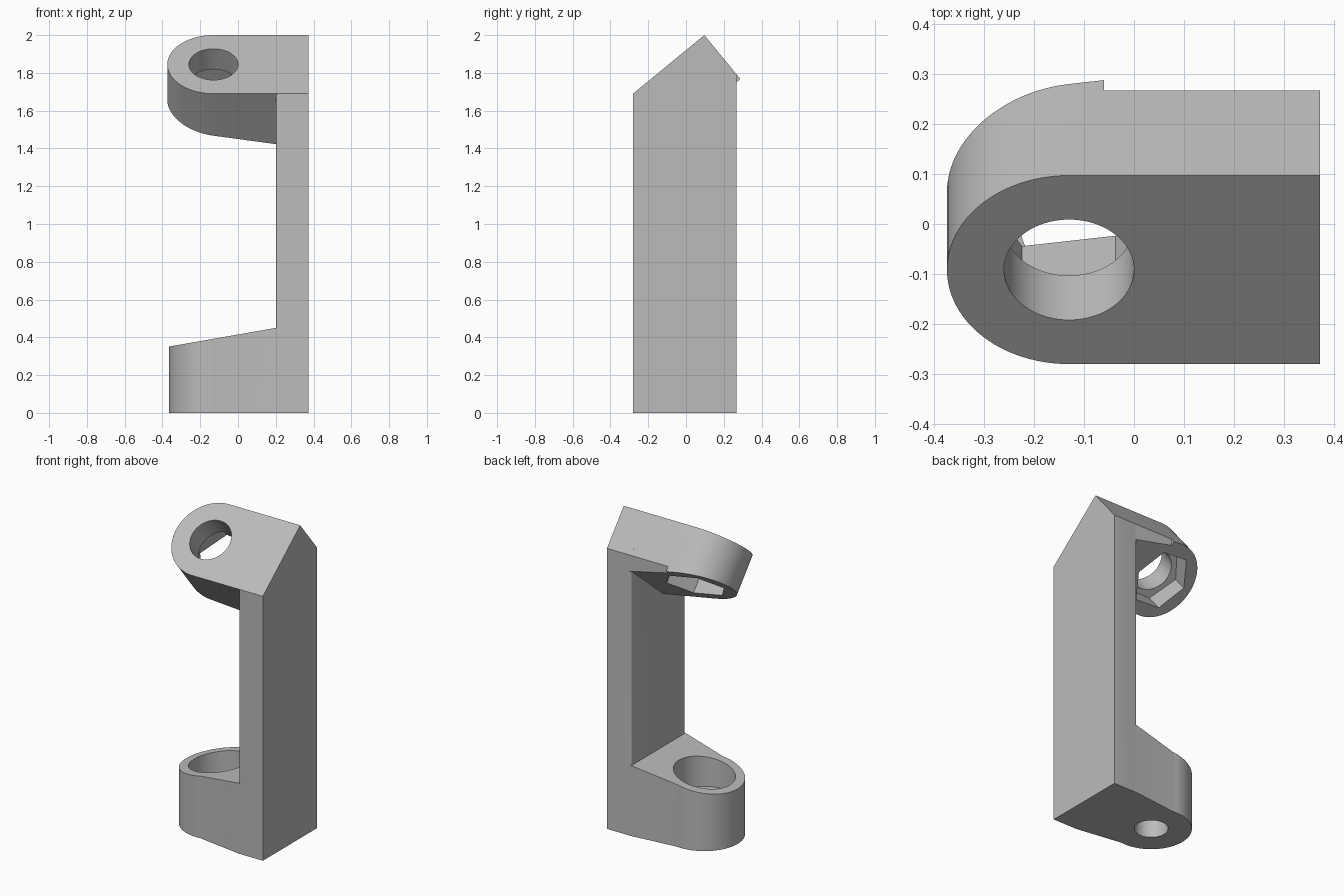
import bpy, bmesh
from math import sin, cos, pi, radians
from mathutils import Matrix, Vector

if "Cube" in bpy.data.objects:
    bpy.data.objects.remove(bpy.data.objects["Cube"], do_unlink=True)

grey = bpy.data.materials.new("neutral_grey")
grey.use_nodes = True
colour = (0.5, 0.5, 0.5, 1)
grey.diffuse_color = colour
grey.node_tree.nodes["Principled BSDF"].inputs["Base Color"].default_value = colour

TILT = radians(39.4)
FRONT, BACK, INNER, OUTER = -0.28, 0.267, 0.2, 0.372
HOLE_X = -0.13
TAPER = 0.175
tilted = Matrix.Translation((0, -0.0915, 1.845)) @ Matrix.Rotation(TILT, 4, 'X')


def arc(cx, cy, r, start, end, steps):
    angles = [radians(start + (end - start) * i / steps) for i in range(steps + 1)]
    return [(cx + r * cos(a), cy + r * sin(a)) for a in angles]


def prism(name, outline, z0, z1, cuts=(), matrix=Matrix()):
    """Extrude an outline upward, then trim whatever lies behind each plane."""
    bm = bmesh.new()
    base = bm.faces.new([bm.verts.new((x, y, z0)) for x, y in outline])
    top = bmesh.ops.extrude_face_region(bm, geom=[base])["geom"]
    bmesh.ops.translate(bm, vec=(0, 0, z1 - z0),
                        verts=[v for v in top if isinstance(v, bmesh.types.BMVert)])
    for point, normal in cuts:
        geom = bm.verts[:] + bm.edges[:] + bm.faces[:]
        cut = bmesh.ops.bisect_plane(bm, geom=geom, plane_co=point, plane_no=normal,
                                     clear_inner=True)["geom_cut"]
        bmesh.ops.contextual_create(
            bm, geom=[e for e in cut if isinstance(e, bmesh.types.BMEdge)])
    bmesh.ops.recalc_face_normals(bm, faces=bm.faces)
    mesh = bpy.data.meshes.new(name)
    bm.to_mesh(mesh)
    bm.free()
    mesh.transform(matrix)
    mesh.materials.append(grey)
    obj = bpy.data.objects.new(name, mesh)
    bpy.context.collection.objects.link(obj)
    return obj


def select(obj):
    bpy.ops.object.select_all(action='DESELECT')
    obj.select_set(True)
    bpy.context.view_layer.objects.active = obj


def carve(obj, cutters):
    select(obj)
    for cutter in cutters:
        cutter.hide_render = True
        mod = obj.modifiers.new("cut", 'BOOLEAN')
        mod.operation = 'DIFFERENCE'
        mod.solver = 'EXACT'
        mod.object = cutter
        bpy.ops.object.modifier_apply(modifier=mod.name)
        bpy.data.objects.remove(cutter, do_unlink=True)


# Upright post with softened inner corners and a ridged top
soft = 0.014
post_outline = ([(OUTER, FRONT), (OUTER, BACK)]
                + arc(INNER + soft, BACK - soft, soft, 90, 180, 5)
                + arc(INNER + soft, FRONT + soft, soft, 180, 270, 5))
ridge = Vector((0, 0.097, 2))
post = prism("post", post_outline, 0, 2.2,
             [(ridge, (0, sin(TILT), -cos(TILT))),
              (ridge, (0, -cos(TILT), -sin(TILT)))])

# Lower lug: tapers to a round end, with a sloping top and a stepped bore
root = INNER + 0.02
lug_outline = ([(root, FRONT), (root, BACK), (INNER, BACK)]
               + arc(HOLE_X, 0, 0.236, 83, 277, 48) + [(INNER, FRONT)])
lower_lug = prism("lower_lug", lug_outline, 0, 0.6,
                  [((INNER, 0, 0.45), (TAPER, 0, -1))])
carve(lower_lug, [
    prism("bore_cutter", arc(HOLE_X, 0, 0.18, 0, 354, 59), 0.22, 0.8),
    prism("pin_hole_cutter", arc(HOLE_X, 0, 0.098, 0, 354, 59), -0.1, 0.5)])

# Upper lug: tilted, with a round hole and a hexagonal pocket beneath
plate_outline = ([(root, -0.244), (root, 0.244)]
                 + arc(HOLE_X, 0, 0.244, 90, 270, 48))
upper_lug = prism("upper_lug", plate_outline, -0.6, 0,
                  [((HOLE_X, 0, -0.288), (TAPER, 0, 1))], tilted)
trim = [(-0.06, BACK), (0.6, BACK), (0.6, 0.6), (-0.06, 0.6)]
carve(upper_lug, [
    prism("bolt_hole_cutter", arc(HOLE_X, 0, 0.13, 0, 354, 59), -0.5, 0.1, (), tilted),
    prism("hex_pocket_cutter", arc(HOLE_X, 0, 0.187, 0, 300, 5), -0.6, -0.14, (), tilted),
    prism("back_trim_cutter", trim, 1, 2.2)])

for part in (post, lower_lug, upper_lug):
    select(part)
    bpy.ops.object.shade_smooth_by_angle(angle=radians(25))
